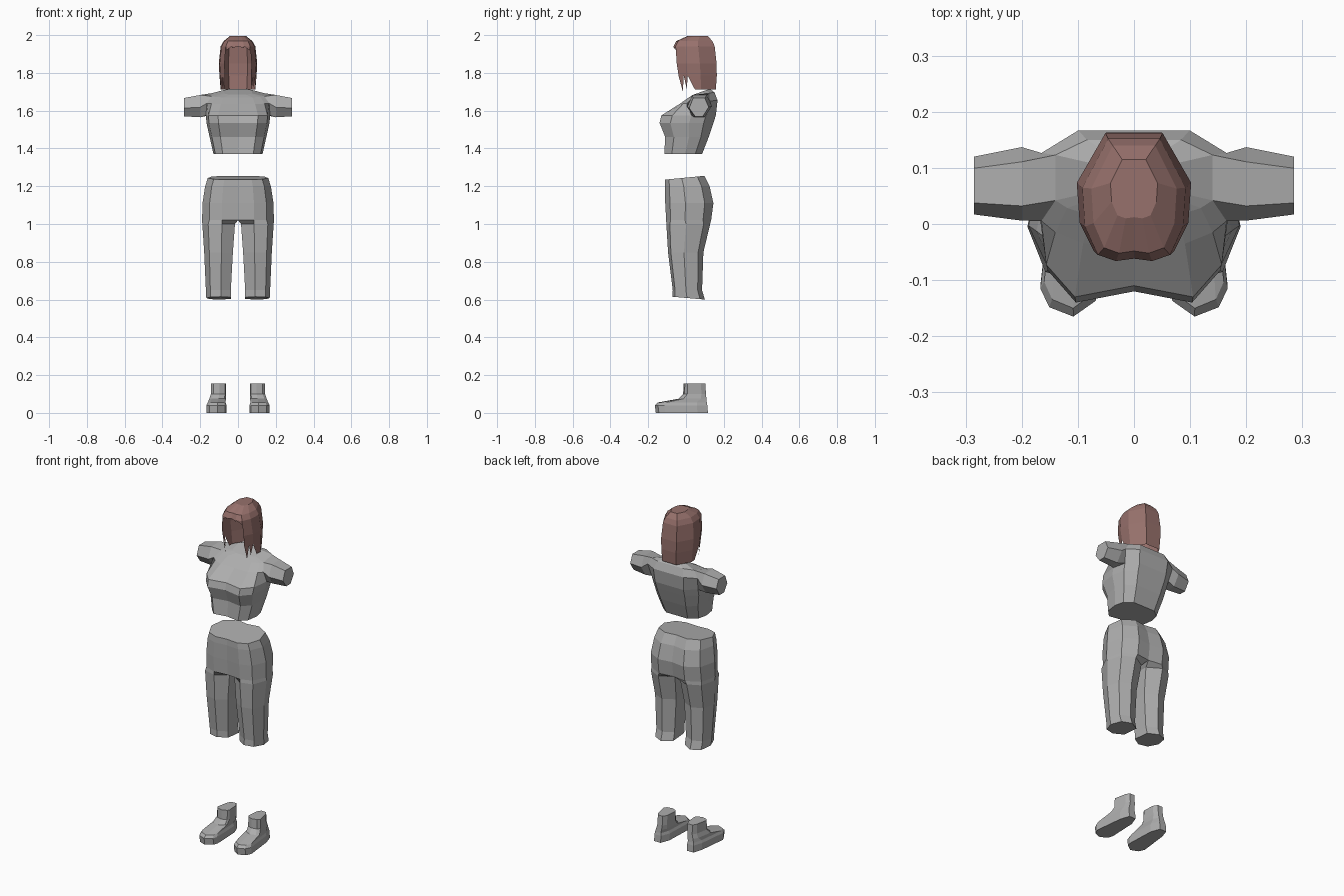
import bpy
import bmesh
from mathutils import Vector

cube = bpy.data.objects.get("Cube")
if cube:
    bpy.data.objects.remove(cube)


def make_material(name, colour):
    material = bpy.data.materials.new(name)
    material.use_nodes = True
    material.diffuse_color = colour
    material.node_tree.nodes["Principled BSDF"].inputs["Base Color"].default_value = colour
    return material


cloth_grey = make_material("cloth_grey", (.42, .42, .42, 1))
hair_brown = make_material("hair_brown", (.31, .165, .15, 1))


def ring(shape, z, inner, outer, front, back, tilt=0):
    """Fit a unit outline (across, depth) into a box at height z."""
    return [Vector((inner + u * (outer - inner), front + v * (back - front), z + tilt * v))
            for u, v in shape]


def skin(bm, rings, closed_rows=0, holes=()):
    """Skin rings from the bottom up; the first closed_rows rows wrap around."""
    grid = [[bm.verts.new(point) for point in points] for points in rings]
    for r in range(len(grid) - 1):
        count = len(grid[r])
        for c in range(count if r < closed_rows else count - 1):
            if (r, c) not in holes:
                d = (c + 1) % count
                bm.faces.new((grid[r][c], grid[r][d], grid[r + 1][d], grid[r + 1][c]))
    return grid


def finish(name, bm, material):
    """Turn the left half into an object mirrored across the centre."""
    loose = [v for v in bm.verts if not v.link_faces]
    bmesh.ops.delete(bm, geom=loose, context='VERTS')
    mesh = bpy.data.meshes.new(name)
    bm.to_mesh(mesh)
    bm.free()
    mesh.materials.append(material)
    obj = bpy.data.objects.new(name, mesh)
    bpy.context.collection.objects.link(obj)
    mirror = obj.modifiers.new("Mirror", 'MIRROR')
    mirror.use_clip = True
    mirror.merge_threshold = .0005
    return obj


def cap(bm, bottom=None, top=None):
    if bottom:
        bm.faces.new(bottom[::-1])
    if top:
        bm.faces.new(top)


# Top: bodice rings, then shoulder rings with an armhole left open
bodice = [(0, .07), (.62, 0), (.92, .2), (1, .55), (.9, .82), (.55, 1), (0, 1)]
shoulder = [(0, 0), (.55, 0), (.85, .1), (1, .2), (1, .8), (.6, 1), (0, 1)]
bm = bmesh.new()
rings = [
    ring(bodice, 1.37, 0, .13, -.115, .085),
    ring(bodice, 1.46, 0, .15, -.11, .12),
    ring(bodice, 1.535, 0, .167, -.14, .145),
    ring(bodice, 1.575, 0, .17, -.13, .158),
    ring(shoulder, 1.635, 0, .165, -.035, .167, .02),
    ring(shoulder, 1.67, 0, .14, .015, .15, .028),
    ring(shoulder, 1.685, 0, .075, .04, .125, .03),
]
grid = skin(bm, rings, holes={(3, 3), (4, 3)})
cap(bm, grid[0], grid[-1])

# Short sleeves grown from the armhole
armhole = [(3, 3), (3, 4), (4, 4), (5, 4), (5, 3), (4, 3)]
loop = [grid[r][c] for r, c in armhole]
sleeve = [(.3, 0), (.7, 0), (1, .5), (.8, 1), (.2, 1), (0, .45)]
for x, front, back, low, high in ((.2, .006, .137, 1.565, 1.683),
                                  (.285, .017, .12, 1.57, 1.667)):
    outer = [bm.verts.new((x, front + u * (back - front), low + v * (high - low)))
             for u, v in sleeve]
    for i in range(len(loop)):
        j = (i + 1) % len(loop)
        bm.faces.new((loop[i], loop[j], outer[j], outer[i]))
    loop = outer
cap(bm, top=loop)
finish("cropped_top", bm, cloth_grey)

# Trousers: closed leg rings that open into pelvis rings at the crotch
leg = [(0, .2), (.4, 0), (.82, .08), (1, .45), (.87, .85), (.45, 1), (0, .8)]
pelvis = [(0, .03), (.45, 0), (.8, .1), (1, .42), (.87, .82), (.45, 1), (0, .95)]
bm = bmesh.new()
rings = [
    ring(leg, .615, .038, .168, -.072, .1, -.015),
    ring(leg, .65, .038, .17, -.07, .085),
    ring(leg, .85, .027, .179, -.095, .092),
    ring(leg, 1, .016, .189, -.104, .128),
    ring(pelvis, 1.02, 0, .19, -.105, .133),
    ring(pelvis, 1.11, 0, .188, -.11, .145),
    ring(pelvis, 1.2, 0, .174, -.112, .125),
    ring(pelvis, 1.235, 0, .16, -.11, .097, .02),
]
grid = skin(bm, rings, closed_rows=4)
cap(bm, grid[0], grid[-1])
finish("trousers", bm, cloth_grey)

# Ankle boots
sole = [(.08, .1), (.45, 0), (.85, .06), (1, .18), (.82, .8), (.65, 1),
        (.25, 1), (.06, .8), (0, .2)]
bm = bmesh.new()
rings = [
    ring(sole, 0, .06, .167, -.16, .116),
    ring(sole, .04, .06, .167, -.165, .113),
    ring(sole, .055, .066, .16, -.15, .11),
    ring(sole, .075, .064, .152, -.04, .108),
    ring(sole, .1, .063, .143, -.015, .106),
    ring(sole, .155, .063, .142, -.013, .102),
]
grid = skin(bm, rings, closed_rows=len(rings))
cap(bm, grid[0], grid[-1])
finish("boots", bm, cloth_grey)

# Hair: an open shell with a gap for the face
bob = [(0, .02), (.35, 0), (.7, .05), (.95, .28), (1, .6), (.5, 1), (0, 1)]
bm = bmesh.new()
rings = [
    ring(bob, 1.712, 0, .092, -.04, .158),
    ring(bob, 1.785, 0, .098, -.05, .163),
    ring(bob, 1.85, 0, .102, -.06, .162),
    ring(bob, 1.94, 0, .092, -.066, .152),
    ring(bob, 1.968, 0, .076, -.052, .14),
    ring(bob, 1.996, 0, .042, .01, .115),
]
face_gap = {(r, c) for r in range(3) for c in range(2)}
grid = skin(bm, rings, holes=face_gap | {(0, 2), (0, 3)})
cap(bm, top=grid[-1])

# Pointed strands beside the face
lower, upper = rings[0], rings[1]


def lock(c, start, end, tip, drop):
    a, b = (upper[c].lerp(upper[c + 1], t) for t in (start, end))
    point = lower[c].lerp(lower[c + 1], tip) - Vector((0, 0, drop))
    bm.faces.new([bm.verts.new(p) for p in (point, b, a)])


lock(2, 0, .55, .3, .012)
lock(2, .55, 1, .75, -.005)
edge = lower[3].lerp(lower[4], .5)
bm.faces.new([bm.verts.new(p) for p in (edge, lower[4], upper[4], upper[3])])

# Fringe tips above the face
brow = rings[3]
for c, depth in ((0, .008), (1, .022)):
    tip = brow[c + 1] - Vector((0, 0, depth))
    bm.faces.new([bm.verts.new(p) for p in (tip, brow[c + 1], brow[c])])
finish("bob_hair", bm, hair_brown)
